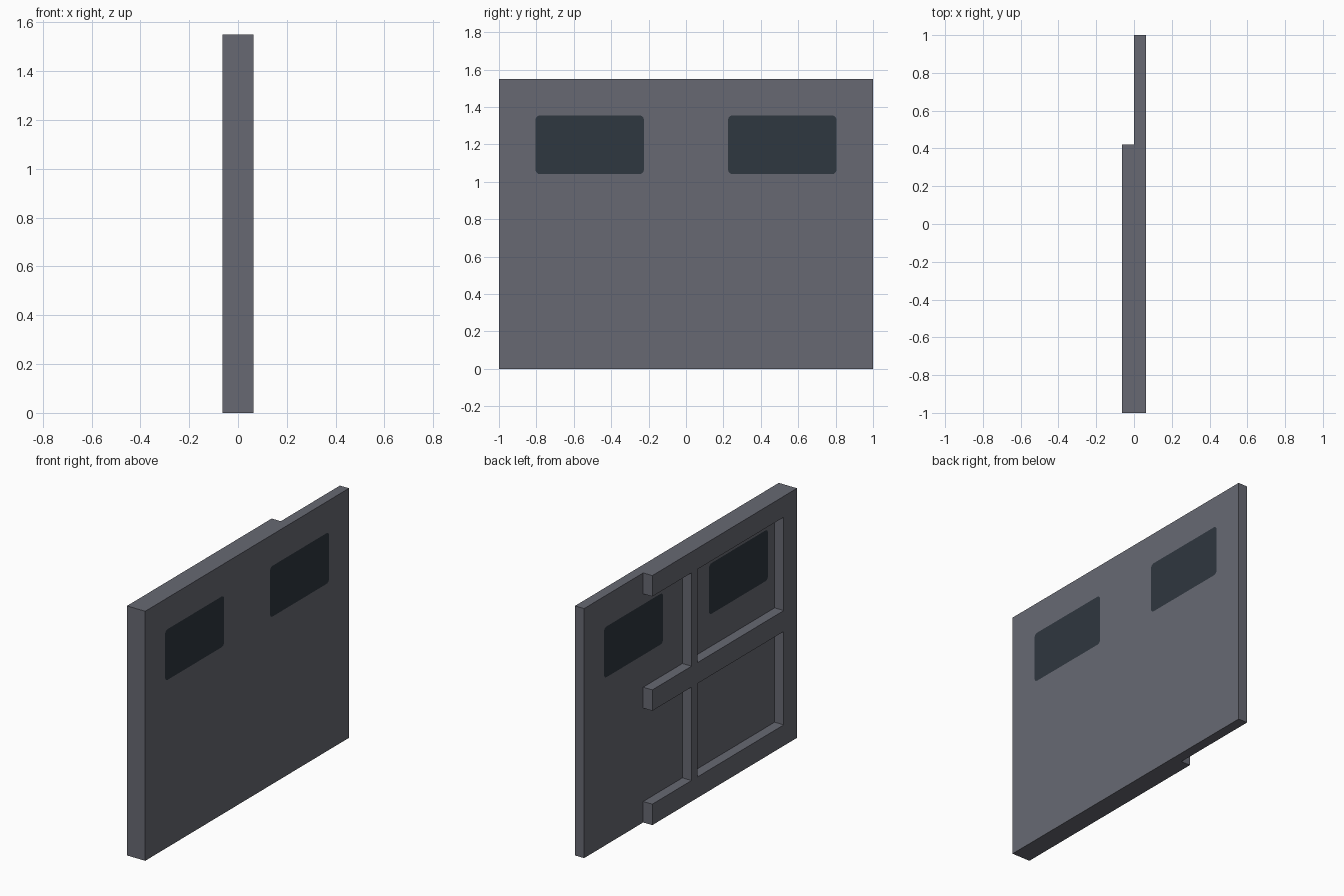
import bpy
import bmesh
import math

cube = bpy.data.objects.get("Cube")
if cube:
    bpy.data.objects.remove(cube, do_unlink=True)

HEIGHT = 1.55
DEPTH = 0.0625       # thickness of the panel and of the frame
RAIL = 0.13          # width of the rails and the outer stile
FRAME_END = 0.42     # where the rails stop
MULLION = (-0.025, 0.035)


def material(name, rgb):
    mat = bpy.data.materials.new(name)
    mat.use_nodes = True
    mat.diffuse_color = (*rgb, 1)
    bsdf = next(n for n in mat.node_tree.nodes if n.type == 'BSDF_PRINCIPLED')
    bsdf.inputs["Base Color"].default_value = (*rgb, 1)
    return mat


grey = material("slate grey", (0.136, 0.141, 0.171))
glass = material("dark glass", (0.028, 0.038, 0.050))


def rect(y0, z0, y1, z1):
    return [(y0, z0), (y1, z0), (y1, z1), (y0, z1)]


def rounded_rect(y0, z0, y1, z1, r=0.025, steps=5):
    corners = [(y1 - r, z1 - r), (y0 + r, z1 - r), (y0 + r, z0 + r), (y1 - r, z0 + r)]
    points = []
    for i, (cy, cz) in enumerate(corners):
        for s in range(steps + 1):
            a = math.pi / 2 * (i + s / steps)
            points.append((cy + r * math.cos(a), cz + r * math.sin(a)))
    return points


def slab(name, outlines, x0, x1, mat):
    """Extrude a YZ outline, with any further outlines as holes, from x0 to x1."""
    curve = bpy.data.curves.new(name, 'CURVE')
    curve.dimensions = '2D'
    curve.fill_mode = 'BOTH'
    curve.extrude = (x1 - x0) / 2
    for outline in outlines:
        spline = curve.splines.new('POLY')
        spline.points.add(len(outline) - 1)
        for point, (y, z) in zip(spline.points, outline):
            point.co = (y, z, 0, 1)
        spline.use_cyclic_u = True
        spline.use_smooth = False
    curve.materials.append(mat)
    obj = bpy.data.objects.new(name, curve)
    obj.location.x = (x0 + x1) / 2
    obj.rotation_euler = (math.pi / 2, 0, math.pi / 2)
    bpy.context.collection.objects.link(obj)
    bpy.ops.object.select_all(action='DESELECT')
    obj.select_set(True)
    bpy.context.view_layer.objects.active = obj
    bpy.ops.object.convert(target='MESH')
    obj = bpy.context.view_layer.objects.active
    # Weld the caps to the side walls
    bm = bmesh.new()
    bm.from_mesh(obj.data)
    bmesh.ops.remove_doubles(bm, verts=bm.verts, dist=0.0001)
    bmesh.ops.recalc_face_normals(bm, faces=bm.faces)
    bm.to_mesh(obj.data)
    bm.free()
    return obj


# Panel with two window openings, and glass flush with both sides
windows = {side: rounded_rect(y0, 1.04, y1, 1.355)
           for side, y0, y1 in (("front", -0.805, -0.225), ("back", 0.225, 0.805))}
slab("panel", [rect(-1, 0, 1, HEIGHT), *windows.values()], 0, DEPTH, grey)
for side, outline in windows.items():
    slab(side + "_window", [outline], 0, DEPTH, glass)

# Raised frame: three rails, a stile and a mullion, open towards the back
mid0, mid1 = (HEIGHT - RAIL) / 2, (HEIGHT + RAIL) / 2
bays = [(RAIL, mid0), (mid1, HEIGHT - RAIL)]
frame = [(-1, 0), (FRAME_END, 0)]
for z0, z1 in bays:
    frame += [(FRAME_END, z0), (MULLION[1], z0), (MULLION[1], z1), (FRAME_END, z1)]
frame += [(FRAME_END, HEIGHT), (-1, HEIGHT)]
openings = [rect(-1 + RAIL, z0, MULLION[0], z1) for z0, z1 in bays]
slab("frame", [frame, *openings], -DEPTH, 0, grey)
